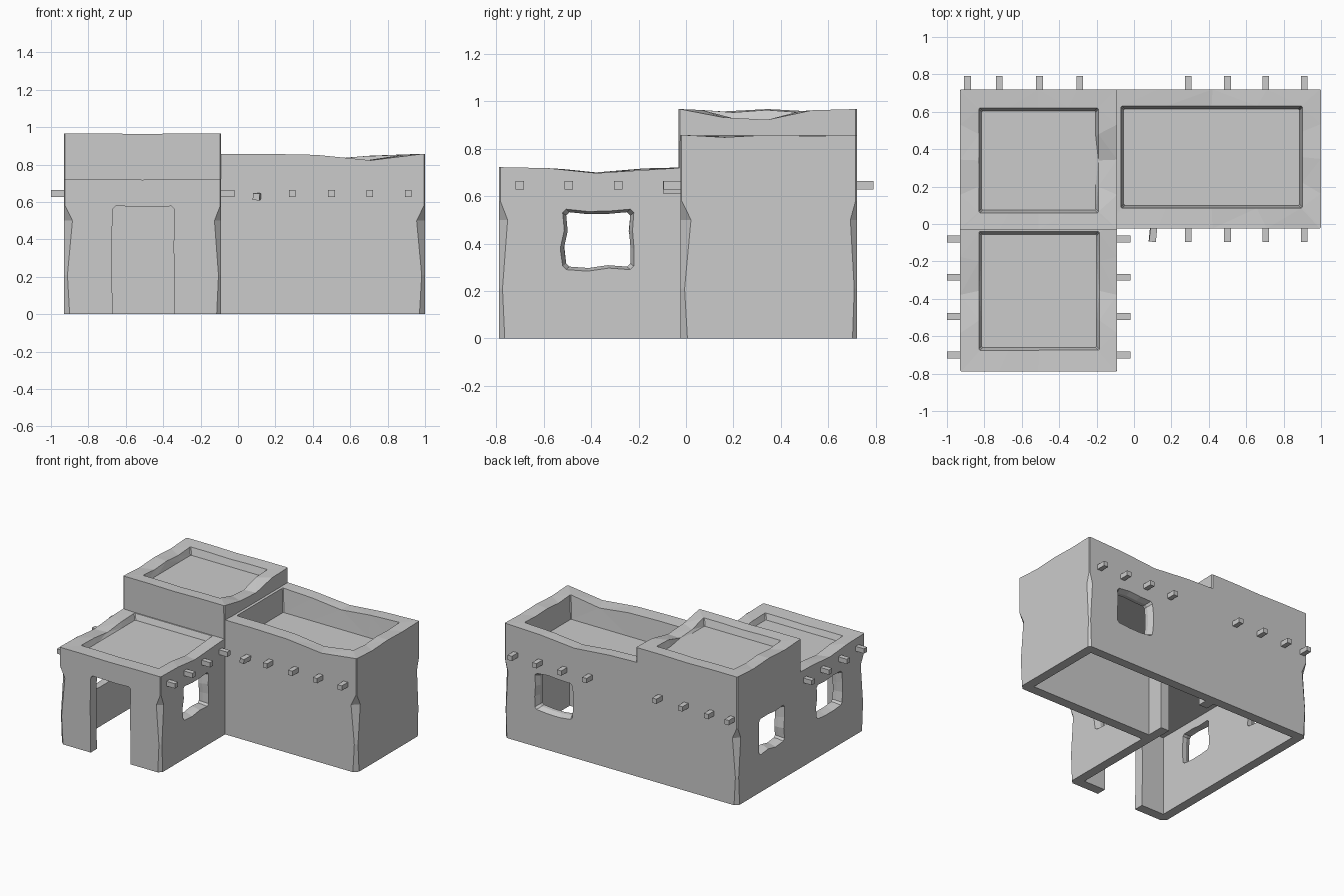
import bpy, bmesh, random
from mathutils import Vector, Matrix

if "Cube" in bpy.data.objects:
    bpy.data.objects.remove(bpy.data.objects["Cube"])

random.seed(4)


def to_object(bm, name):
    bmesh.ops.recalc_face_normals(bm, faces=bm.faces)
    me = bpy.data.meshes.new(name)
    bm.to_mesh(me)
    bm.free()
    ob = bpy.data.objects.new(name, me)
    bpy.context.collection.objects.link(ob)
    return ob


def ring(x0, x1, y0, y1, chips):
    """Rectangle loop, five points a side, each corner cut by its chip size."""
    c = [Vector(p) for p in ((x0, y0), (x1, y0), (x1, y1), (x0, y1))]
    pts = []
    for i in range(4):
        a, b = c[i], c[(i + 1) % 4]
        d = (b - a).normalized()
        pts.append(a + d * chips[i])
        pts += [a.lerp(b, t) for t in (0.25, 0.5, 0.75)]
        pts.append(b - d * chips[(i + 1) % 4])
    return pts


def block(name, outer, h, inner, floor, dips, chips):
    """Closed adobe block: chipped corners, uneven parapet, sunken roof."""
    tops = []
    for s in range(4):
        tops += [h] + [h - d for d in dips[s * 3:s * 3 + 3]] + [h]
    levels = [(0, 0.03), (0.21, 0.018), (0.5, 0.045), (0.58, 0.006)]
    loops = [[(p.x, p.y, z) for p in ring(*outer, [max(0.005, c * k) for k in chips])]
             for z, c in levels]
    tiny = [0.006] * 4
    loops.append([(p.x, p.y, t) for p, t in zip(ring(*outer, tiny), tops)])
    loops.append([(p.x, p.y, t - 0.004) for p, t in zip(ring(*inner, tiny), tops)])
    e = 0.015
    low = (inner[0] + e, inner[1] - e, inner[2] + e, inner[3] - e)
    loops.append([(p.x, p.y, floor) for p in ring(*low, tiny)])
    bm = bmesh.new()
    vs = [[bm.verts.new(p) for p in lp] for lp in loops]
    n = len(vs[0])
    for a, b in zip(vs, vs[1:]):
        for i in range(n):
            j = (i + 1) % n
            bm.faces.new((a[i], a[j], b[j], b[i]))
    bm.faces.new(vs[0])
    bm.faces.new(vs[-1])
    bmesh.ops.triangulate(bm, faces=bm.faces)
    return to_object(bm, name)


def box(name, x0, x1, y0, y1, z0, z1):
    bm = bmesh.new()
    m = Matrix.Translation(((x0 + x1) / 2, (y0 + y1) / 2, (z0 + z1) / 2))
    m = m @ Matrix.Diagonal((x1 - x0, y1 - y0, z1 - z0, 1))
    bmesh.ops.create_cube(bm, size=1, matrix=m)
    return to_object(bm, name)


def opening(axis, surf, out, u0, u1, z0, z1, wob=0.012):
    """Wobbly hole cutter, wider at the outer wall face than at the inner one."""
    pts = []
    cs = [(u0, z0), (u1, z0), (u1, z1), (u0, z1)]
    for i in range(4):
        a, b = Vector(cs[i]), Vector(cs[(i + 1) % 4])
        d = (b - a).normalized()
        nrm = Vector((d.y, -d.x))
        pts += [a + d * 0.015, a.lerp(b, 0.35) + nrm * random.uniform(-wob, wob),
                a.lerp(b, 0.65) + nrm * random.uniform(-wob, wob), b - d * 0.015]
    mid = Vector(((u0 + u1) / 2, (z0 + z1) / 2))
    bm = bmesh.new()
    loops = []
    for off, k in ((0.02, 1.0), (0.0, 1.0), (-0.04, 0.9), (-0.14, 0.9)):
        k = k if z0 > 0 else 1.0
        lp = []
        for p in pts:
            q = mid + (p - mid) * k
            w = surf + out * off
            lp.append(bm.verts.new((w, q.x, q.y) if axis == 'x' else (q.x, w, q.y)))
        loops.append(lp)
    n = len(pts)
    for a, b in zip(loops, loops[1:]):
        for i in range(n):
            bm.faces.new((a[i], a[(i + 1) % n], b[(i + 1) % n], b[i]))
    bm.faces.new(loops[0])
    bm.faces.new(loops[-1])
    bmesh.ops.triangulate(bm, faces=bm.faces)
    return to_object(bm, "opening_cutter")


def boolean(ob, other, op):
    mod = ob.modifiers.new(op, 'BOOLEAN')
    mod.operation, mod.solver, mod.object = op, 'EXACT', other
    bpy.context.view_layer.objects.active = ob
    bpy.ops.object.modifier_apply(modifier=mod.name)
    bpy.data.objects.remove(other)


# Three blocks: tall back room, front room, long right room
house = block("house_walls", (-0.93, -0.09, -0.032, 0.72), 0.967,
              (-0.83, -0.19, 0.06, 0.62), 0.91,
              (0, 0.004, 0, 0.035, 0.045, 0.005, 0, 0.004, 0, 0.01, 0.0, 0.01),
              (0.1, 0.1, 0.1, 0.9))
front = block("front_room", (-0.93, -0.09, -0.788, 0.03), 0.722,
              (-0.83, -0.185, -0.675, -0.04), 0.675,
              (0, 0.003, 0, 0.004, 0.025, 0.012, 0, 0, 0, 0.005, 0.022, 0.004),
              (1, 0.8, 0.1, 0.1))
right = block("right_room", (-0.16, 1.0, -0.024, 0.72), 0.858,
              (-0.07, 0.9, 0.085, 0.63), 0.68,
              (0.0, 0.006, 0.035, 0.01, 0.0, 0.005, 0.01, 0.035, 0.01, 0, 0, 0),
              (0.1, 1, 0.6, 0.1))
boolean(house, front, 'UNION')
boolean(house, right, 'UNION')

# Hollow rooms, open underneath, with a doorway through the inner partition
for room in ((-0.86, -0.16, -0.715, 0.2, -0.1, 0.6),
             (-0.861, -0.161, 0.05, 0.65, -0.11, 0.83),
             (-0.09, 0.93, 0.05, 0.651, -0.12, 0.601),
             (-0.2, -0.05, 0.18, 0.58, -0.13, 0.57)):
    boolean(house, box("room_cutter", *room), 'DIFFERENCE')

# Doorway and windows
for cut in (('y', -0.788, -1, -0.67, -0.34, -0.03, 0.578, 0.006),
            ('x', -0.09, 1, -0.52, -0.22, 0.29, 0.545),
            ('x', -0.93, -1, -0.52, -0.22, 0.29, 0.545),
            ('x', -0.93, -1, 0.16, 0.46, 0.28, 0.55),
            ('y', 0.72, 1, 0.44, 0.75, 0.28, 0.55)):
    boolean(house, opening(*cut), 'DIFFERENCE')

# Roof beam ends poking out of the walls
S, Z = 0.018, 0.645


def beam(name, x0, x1, y0, y1):
    return box(name, x0, x1, y0, y1, Z - S, Z + S)


for y in (-0.08, -0.285, -0.495, -0.70):
    beam("beam_end_right", -0.13, -0.02, y - S, y + S)
    beam("beam_end_left", -1.0, -0.89, y - S, y + S)
for x in (0.29, 0.50, 0.705, 0.91):
    beam("beam_end_front", x - S, x + S, -0.095, 0.02)
for x in (-0.89, -0.72, -0.505, -0.29, 0.29, 0.50, 0.705, 0.91):
    beam("beam_end_back", x - S, x + S, 0.68, 0.79)
# One beam end sits crooked
crooked = box("beam_end_crooked", -S, S, -0.075, 0.05, -S, S)
crooked.location = (0.105, -0.02, 0.63)
crooked.rotation_euler = (0.03, 0.08, -0.1)
